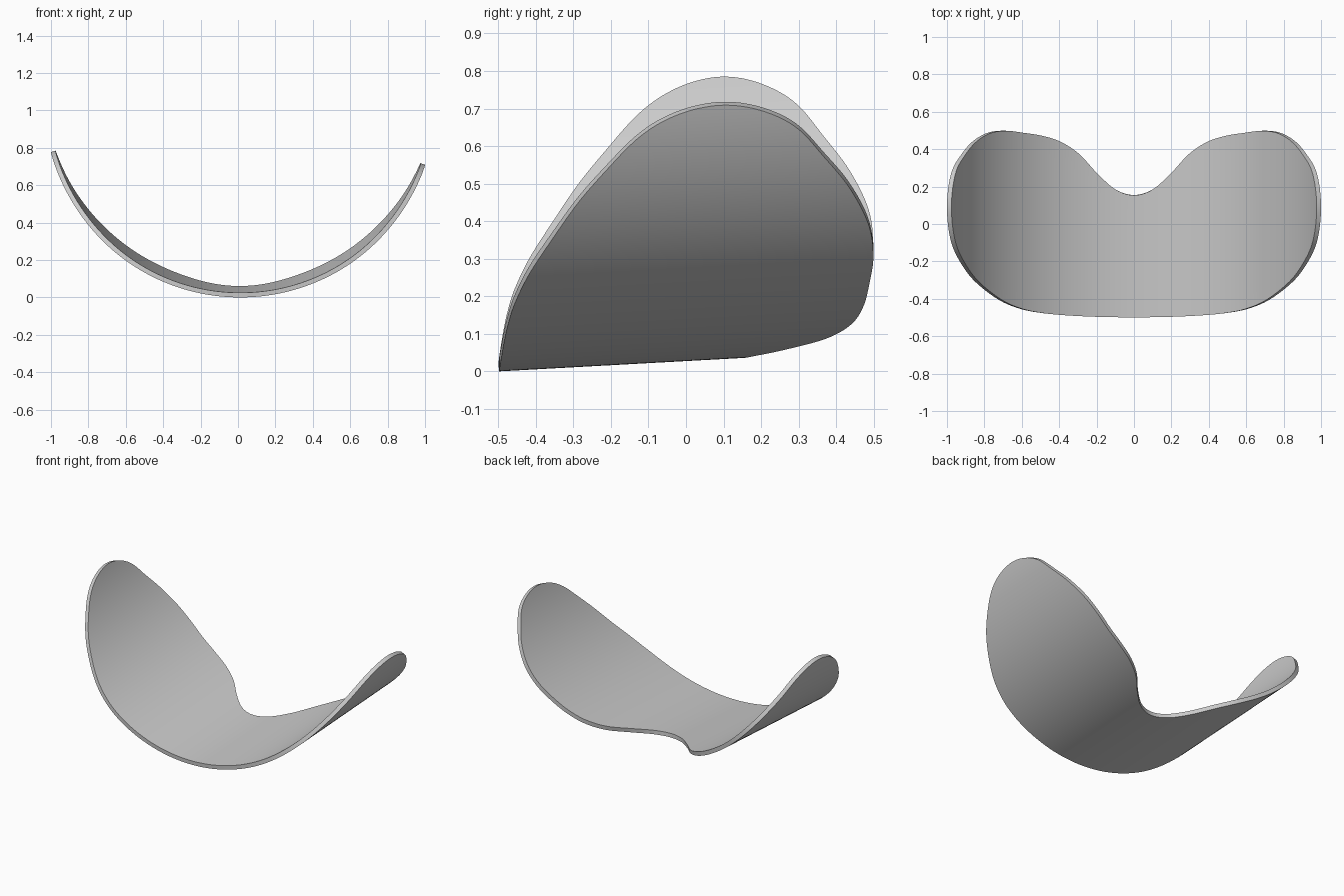
import bpy, bmesh, math

if "Cube" in bpy.data.objects:
    bpy.data.objects.remove(bpy.data.objects["Cube"])

R, CX, SLOPE, THICK = 1.06, 0.012, 0.055, 0.025

# Half outline of the lens: x, upper edge y (with nose notch), lower edge y
half = [(0, .155, -.498), (.1, .185, -.497), (.2, .27, -.495), (.3, .375, -.491),
        (.4, .44, -.485), (.5, .472, -.475), (.6, .488, -.456), (.7, .499, -.418),
        (.79, .485, -.359), (.87, .435, -.287), (.93, .362, -.202),
        (.97, .293, -.12), (.992, .2, -.025), (1, .09, .09)]


def catmull(a, b, c, d, t):
    return tuple(.5 * (2*q + (r-p)*t + (2*p-5*q+4*r-s)*t*t + (3*q-p-3*r+s)*t**3)
                 for p, q, r, s in zip(a, b, c, d))


def smooth_outline(pts, n=8):
    x1, u1, l1 = pts[1]
    xe, ue, le = pts[-2]
    p = [(-x1, u1, l1)] + pts + [(xe, le, ue)]   # mirrored ends keep tangents
    out = [catmull(*p[i:i+4], k / n) for i in range(len(p) - 3) for k in range(n)]
    return out + [pts[-1]]


def on_shell(x, y):
    return (x, y, R - math.sqrt(R*R - (x - CX)**2) + SLOPE * (y + .5))


# Curved lens sheet: ruled strips across the full width
right = smooth_outline(half)
cols = [(-x, u, l) for x, u, l in reversed(right[1:])] + right
ROWS = 8
bm = bmesh.new()
grid = []
for x, u, l in cols:
    if abs(u - l) < 1e-6:
        grid.append([bm.verts.new(on_shell(x, u))] * (ROWS + 1))
    else:
        grid.append([bm.verts.new(on_shell(x, l + (u - l) * k / ROWS))
                     for k in range(ROWS + 1)])
for a, b in zip(grid, grid[1:]):
    for k in range(ROWS):
        quad = [a[k], b[k], b[k+1], a[k+1]]
        bm.faces.new(list(dict.fromkeys(quad)))
me = bpy.data.meshes.new("visor_lens")
bm.to_mesh(me)
bm.free()
lens = bpy.data.objects.new("visor_lens", me)
bpy.context.collection.objects.link(lens)

# Thickness towards the inside of the curve
sol = lens.modifiers.new("thickness", 'SOLIDIFY')
sol.thickness = THICK
sol.offset = 1
bpy.context.view_layer.objects.active = lens
lens.select_set(True)
bpy.ops.object.modifier_apply(modifier=sol.name)
bpy.ops.object.shade_smooth_by_angle(angle=math.radians(40))
